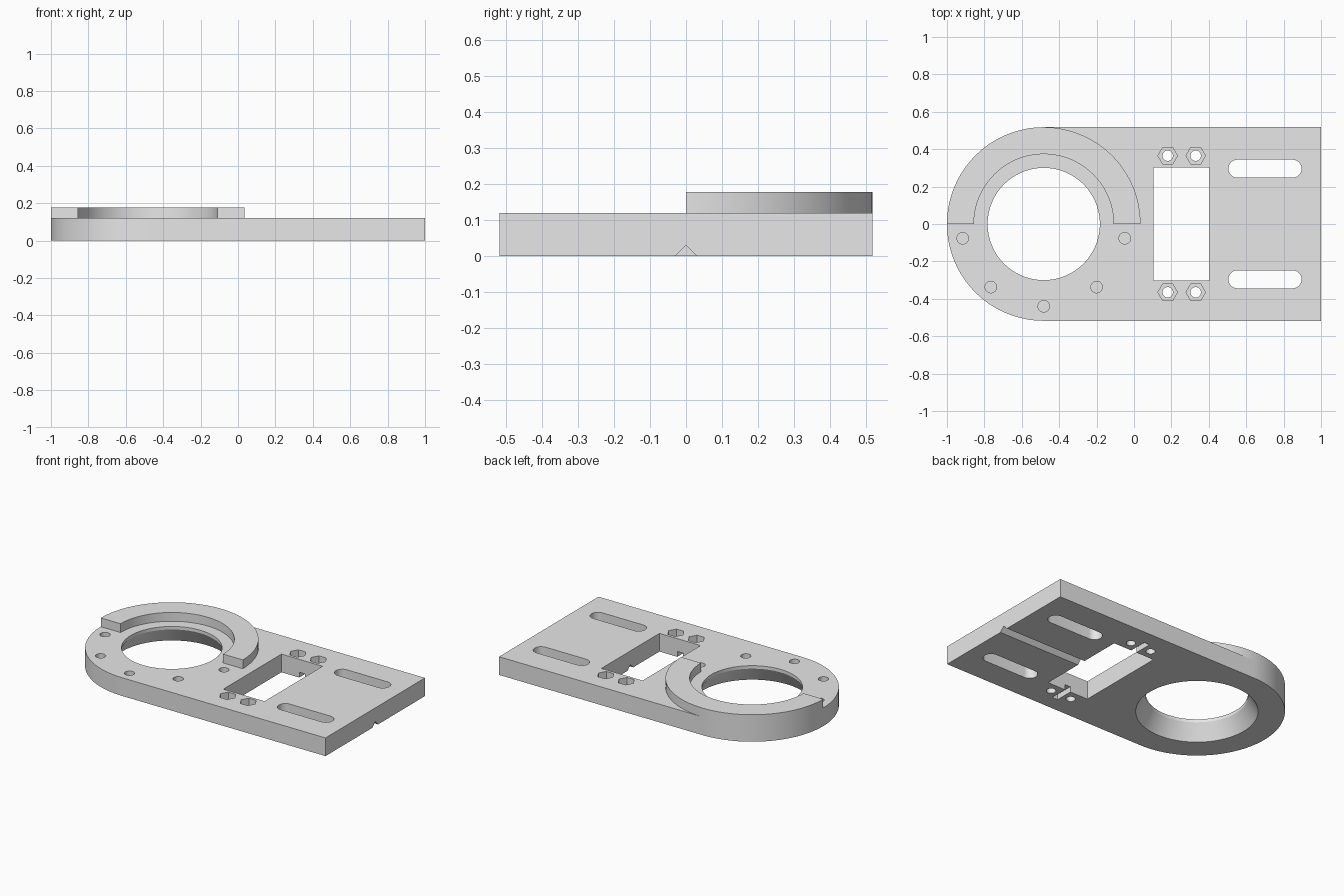
import bpy, bmesh
from math import sin, cos, pi, radians

cube = bpy.data.objects.get("Cube")
if cube:
    bpy.data.objects.remove(cube, do_unlink=True)

grey = bpy.data.materials.new("plain grey")
grey.use_nodes = True
grey.diffuse_color = (0.8, 0.8, 0.8, 1)
grey.node_tree.nodes["Principled BSDF"].inputs["Base Color"].default_value = grey.diffuse_color

T = 0.12            # plate thickness
R = 0.5175          # outer radius of the round end
CX = R - 1          # centre of the round end
LOW, HIGH = -0.02, 0.2


def arc(cx, cy, r, a0, a1, n):
    return [(cx + r * cos(radians(a0 + (a1 - a0) * i / n)),
             cy + r * sin(radians(a0 + (a1 - a0) * i / n))) for i in range(n + 1)]


def circle(cx, cy, r, n=32):
    return arc(cx, cy, r, 0, 360, n)[:-1]


def rect(x0, x1, y0, y1):
    return [(x0, y0), (x1, y0), (x1, y1), (x0, y1)]


def loft(name, loops):
    """Closed solid through 3D loops of equal length."""
    bm = bmesh.new()
    rings = [[bm.verts.new(p) for p in loop] for loop in loops]
    n = len(rings[0])
    bm.faces.new(rings[0])
    bm.faces.new(rings[-1])
    for a, b in zip(rings, rings[1:]):
        for i in range(n):
            j = (i + 1) % n
            bm.faces.new((a[i], a[j], b[j], b[i]))
    bmesh.ops.recalc_face_normals(bm, faces=bm.faces)
    mesh = bpy.data.meshes.new(name)
    bm.to_mesh(mesh)
    bm.free()
    mesh.materials.append(grey)
    ob = bpy.data.objects.new(name, mesh)
    bpy.context.collection.objects.link(ob)
    return ob


def prism(name, points, z0, z1):
    return loft(name, [[(x, y, z) for x, y in points] for z in (z0, z1)])


# Plate with one round end
plate = prism("plate", arc(CX, 0, R, 90, 270, 64) + [(1, -R), (1, R)], 0, T)

# Raised half ring on the back half of the round end
ring = prism("raised_half_ring",
             arc(CX, 0, R, 0, 180, 64) + arc(CX, 0, 0.3735, 180, 0, 64), T, 0.178)

cutters = []

# Large bore, flared towards the underside
bore = [(LOW, 0.372), (0.1, 0.3), (HIGH, 0.3)]
cutters.append(loft("bore_cutter",
                    [[(x, y, z) for x, y in circle(CX, 0, r, 96)] for z, r in bore]))

# Blind holes around the front half of the bore
for a in range(-170, 0, 40):
    x, y = CX + 0.44 * cos(radians(a)), 0.44 * sin(radians(a))
    cutters.append(prism("blind_hole_cutter", circle(x, y, 0.031), 0.06, HIGH))

# Rectangular window
cutters.append(prism("window_cutter", rect(0.105, 0.405, -0.302, 0.302), LOW, HIGH))

for s in (-1, 1):
    # Screw holes with hexagonal nut pockets
    for x in (0.18, 0.33):
        cutters.append(prism("screw_cutter", circle(x, s * 0.365, 0.028), LOW, HIGH))
        cutters.append(prism("nut_cutter", circle(x, s * 0.365, 0.052, 6), 0.06, HIGH))
    # Long adjusting slots
    slot = arc(0.848, s * 0.296, 0.048, -90, 90, 16) + arc(0.553, s * 0.296, 0.048, 90, 270, 16)
    cutters.append(prism("slot_cutter", slot, LOW, HIGH))
    # Shallow notch under each end of the window
    y0, y1 = sorted((s * 0.28, s * 0.42))
    cutters.append(prism("notch_cutter", rect(0.235, 0.275, y0, y1), LOW, 0.035))

# V groove under the square end
vee = [(-0.05, LOW), (0.05, LOW), (0, 0.03)]
cutters.append(loft("groove_cutter", [[(x, y, z) for y, z in vee] for x in (0.38, 1.05)]))

# Cut everything out of the plate and bake the result
for c in cutters:
    c.hide_render = True
    mod = plate.modifiers.new(c.name, "BOOLEAN")
    mod.operation = "DIFFERENCE"
    mod.solver = "EXACT"
    mod.object = c
bpy.context.view_layer.update()
baked = bpy.data.meshes.new_from_object(
    plate.evaluated_get(bpy.context.evaluated_depsgraph_get()))
plate.modifiers.clear()
plate.data = baked
for c in cutters:
    bpy.data.objects.remove(c, do_unlink=True)

# Smooth the round walls, keep the edges crisp
bpy.ops.object.select_all(action="DESELECT")
for ob in (plate, ring):
    ob.select_set(True)
bpy.context.view_layer.objects.active = plate
bpy.ops.object.shade_smooth_by_angle(angle=radians(25))
